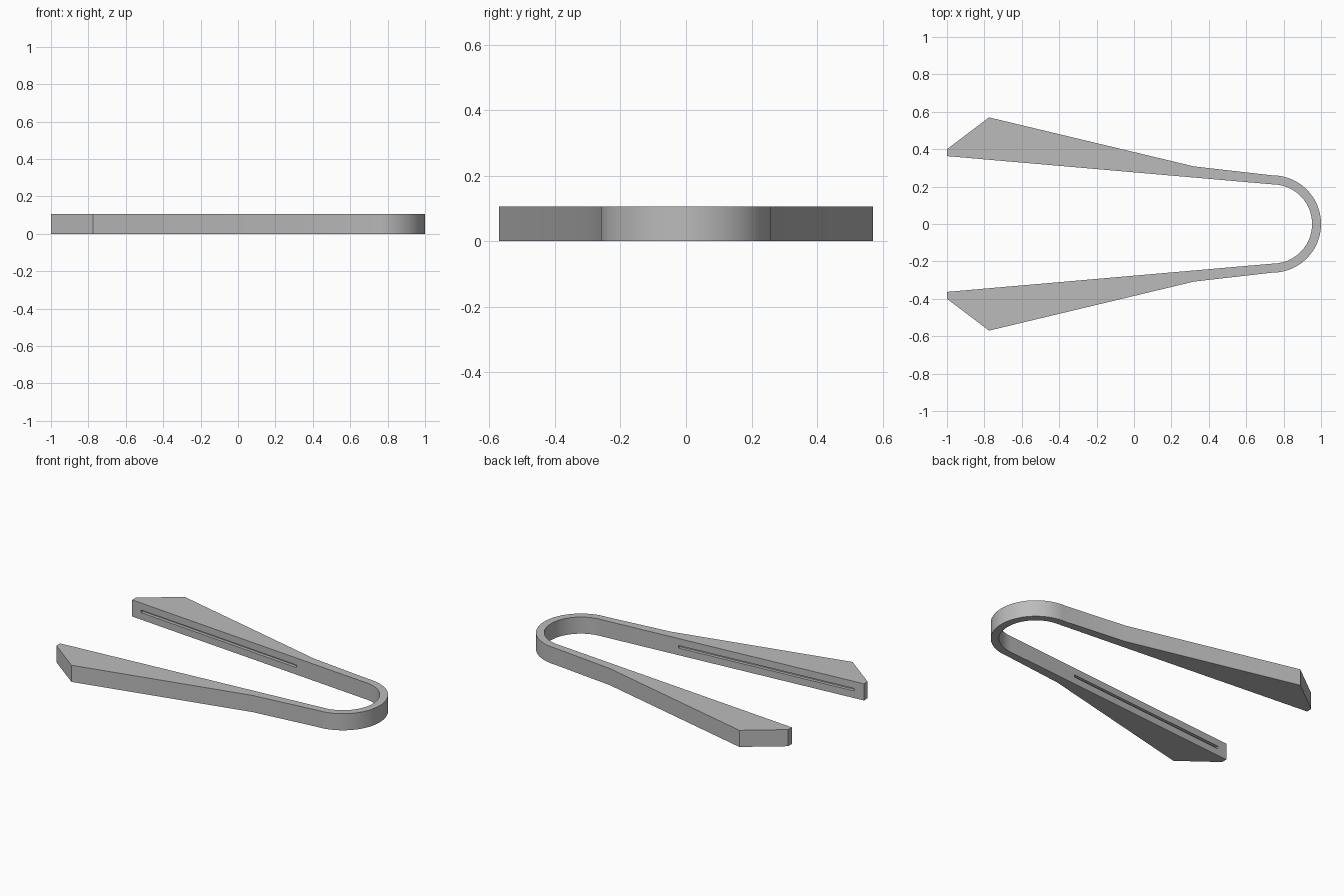
import bpy, bmesh, math

cube = bpy.data.objects.get("Cube")
if cube:
    bpy.data.objects.remove(cube, do_unlink=True)

HEIGHT = 0.106
BEND_X = 0.74
OUTER_R, INNER_R = 0.26, 0.212
TIP_Y = 0.363

grey = bpy.data.materials.new("plain grey")
grey.use_nodes = True
colour = (0.5, 0.5, 0.5, 1)
grey.diffuse_color = colour
grey.node_tree.nodes["Principled BSDF"].inputs["Base Color"].default_value = colour


def bend(radius, steps=48):
    """Half circle from the back arm round to the front arm."""
    angles = [math.pi * (0.5 - i / steps) for i in range(steps + 1)]
    return [(BEND_X + radius * math.cos(a), radius * math.sin(a)) for a in angles]


def mirrored(points):
    return [(x, -y) for x, y in reversed(points)]


# Tweezer body: one outline with flared arms and a round bend, extruded upward
arm = [(-1, 0.40), (-0.775, 0.57), (0.32, 0.308)]
tip = [(-1, TIP_Y)]
outline = arm + bend(OUTER_R) + mirrored(arm) + mirrored(tip) + bend(INNER_R)[::-1] + tip

bm = bmesh.new()
base = bm.faces.new([bm.verts.new((x, y, 0)) for x, y in outline])
top = bmesh.ops.extrude_face_region(bm, geom=[base])["geom"]
bmesh.ops.translate(bm, vec=(0, 0, HEIGHT),
                    verts=[v for v in top if isinstance(v, bmesh.types.BMVert)])
bmesh.ops.recalc_face_normals(bm, faces=bm.faces)
mesh = bpy.data.meshes.new("tweezer_body")
bm.to_mesh(mesh)
bm.free()
mesh.materials.append(grey)
body = bpy.data.objects.new("tweezer_body", mesh)
bpy.context.collection.objects.link(body)

# Thin grip groove along the inner face of each arm
slope = (INNER_R - TIP_Y) / (BEND_X + 1)
groove_x = -0.35
groove_y = TIP_Y + slope * (groove_x + 1)
for side in (1, -1):
    bpy.ops.mesh.primitive_cube_add(size=1, location=(groove_x, side * groove_y, HEIGHT / 2),
                                    rotation=(0, 0, side * math.atan(slope)))
    cutter = bpy.context.object
    cutter.name = "groove_cutter"
    cutter.scale = (1.17, 0.04, 0.016)
    cutter.hide_render = True
    cutter.data.materials.append(grey)
    cut = body.modifiers.new("groove", 'BOOLEAN')
    cut.operation = 'DIFFERENCE'
    cut.solver = 'EXACT'
    cut.object = cutter
    bpy.context.view_layer.objects.active = body
    bpy.ops.object.modifier_apply(modifier=cut.name)
    bpy.data.objects.remove(cutter, do_unlink=True)

# Smooth the bend and keep the other edges sharp
bpy.ops.object.select_all(action='DESELECT')
body.select_set(True)
bpy.context.view_layer.objects.active = body
bpy.ops.object.shade_smooth_by_angle(angle=math.radians(30))
